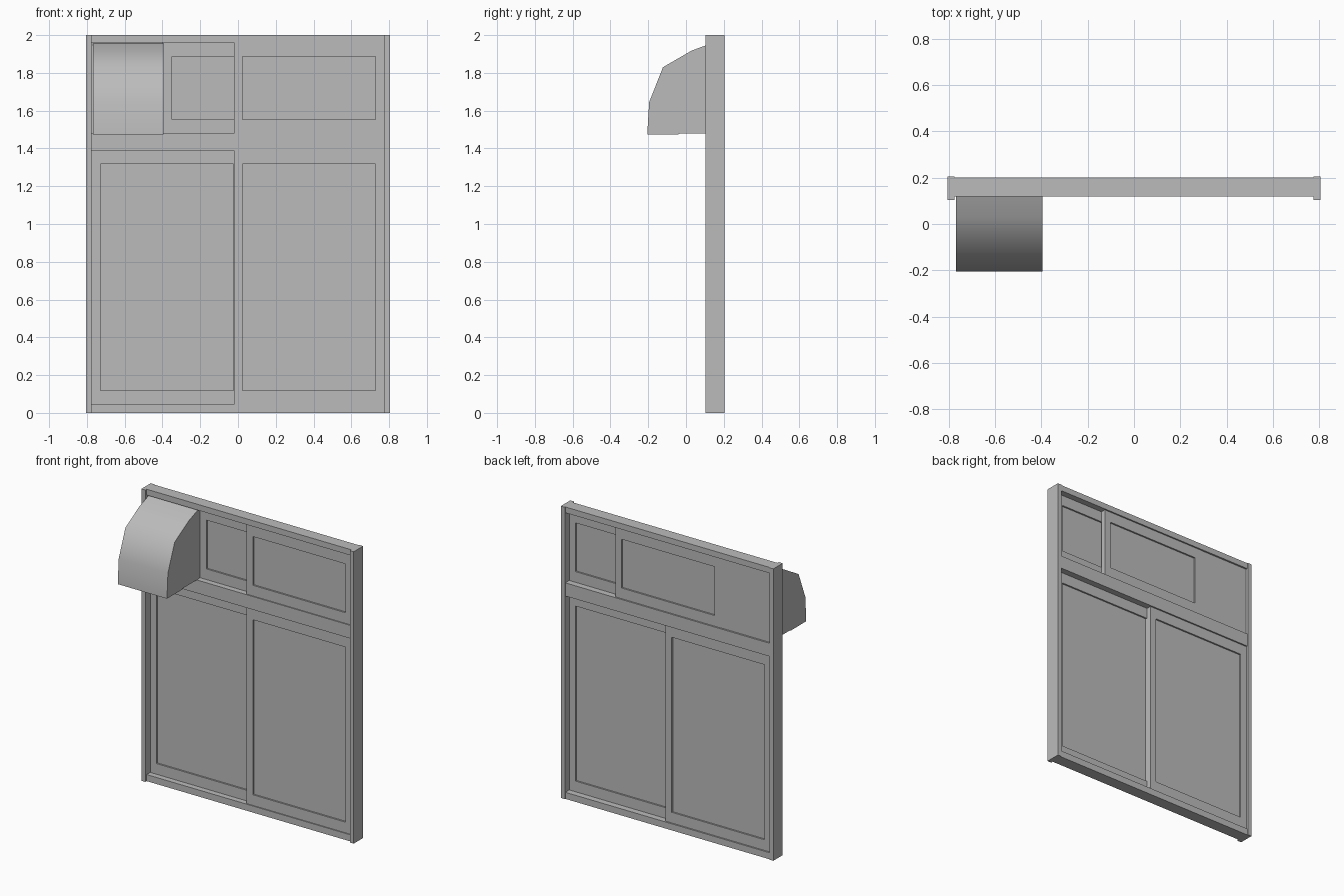
import bpy, bmesh, math

if "Cube" in bpy.data.objects:
    bpy.data.objects.remove(bpy.data.objects["Cube"], do_unlink=True)

grey = bpy.data.materials.new("plain_grey")
grey.use_nodes = True
GREY = (0.5, 0.5, 0.5, 1)
grey.diffuse_color = GREY
grey.node_tree.nodes["Principled BSDF"].inputs["Base Color"].default_value = GREY


def extrude_profile(name, points, x0, x1):
    """Solid from a (y, z) profile swept along x."""
    bm = bmesh.new()
    face = bm.faces.new([bm.verts.new((x0, y, z)) for y, z in points])
    moved = bmesh.ops.extrude_face_region(bm, geom=[face])["geom"]
    verts = [v for v in moved if isinstance(v, bmesh.types.BMVert)]
    bmesh.ops.translate(bm, verts=verts, vec=(x1 - x0, 0, 0))
    bmesh.ops.recalc_face_normals(bm, faces=bm.faces)
    mesh = bpy.data.meshes.new(name)
    bm.to_mesh(mesh)
    bm.free()
    mesh.materials.append(grey)
    obj = bpy.data.objects.new(name, mesh)
    bpy.context.collection.objects.link(obj)
    return obj


def box(name, x, y, z):
    return extrude_profile(name, [(y[0], z[0]), (y[1], z[0]), (y[1], z[1]), (y[0], z[1])], *x)


STILE, RAIL, INSET = 0.047, 0.073, 0.011


def sash(name, x, y, z):
    """Sliding sash: two stiles, two rails and a recessed pane."""
    xi = (x[0] + STILE, x[1] - STILE)
    zi = (z[0] + RAIL, z[1] - RAIL)
    box(name + "_right_stile", (x[0], xi[0]), y, z)
    box(name + "_left_stile", (xi[1], x[1]), y, z)
    box(name + "_bottom_rail", xi, y, (z[0], zi[0]))
    box(name + "_top_rail", xi, y, (zi[1], z[1]))
    box(name + "_pane", xi, (y[0] + INSET, y[1] - INSET), zi)


# Outer frame
W, JAMB = 0.805, 0.775
box("right_jamb", (-W, -JAMB), (0.103, 0.205), (0, 2))
box("left_jamb", (JAMB, W), (0.103, 0.205), (0, 2))
for name, z in (("sill", (0, 0.045)), ("transom", (1.39, 1.48)), ("head", (1.96, 2))):
    box(name, (-JAMB, JAMB), (0.118, 0.2), z)

# Sashes on a front and a back track
FRONT, BACK = (0.125, 0.157), (0.157, 0.19)
LOW, HIGH = (0.045, 1.39), (1.48, 1.96)
sash("lower_front_sash", (-0.022, JAMB), FRONT, LOW)
sash("lower_back_sash", (-JAMB, 0.022), BACK, LOW)
sash("upper_front_sash", (-0.022, JAMB), FRONT, HIGH)
sash("upper_back_sash", (-0.397, 0.402), BACK, HIGH)

# Blank panel that carries the vent
box("vent_panel", (-JAMB, -0.397), (0.13, 0.188), HIGH)

# Curved vent hood
hood = extrude_profile("vent_hood", [
    (0.13, 1.955), (0.03, 1.918), (-0.122, 1.83), (-0.195, 1.645),
    (-0.205, 1.475), (-0.04, 1.475), (-0.03, 1.48), (0.13, 1.48)], -0.768, -0.395)
bpy.ops.object.select_all(action="DESELECT")
hood.select_set(True)
bpy.context.view_layer.objects.active = hood
bpy.ops.object.shade_smooth_by_angle(angle=math.radians(45))
